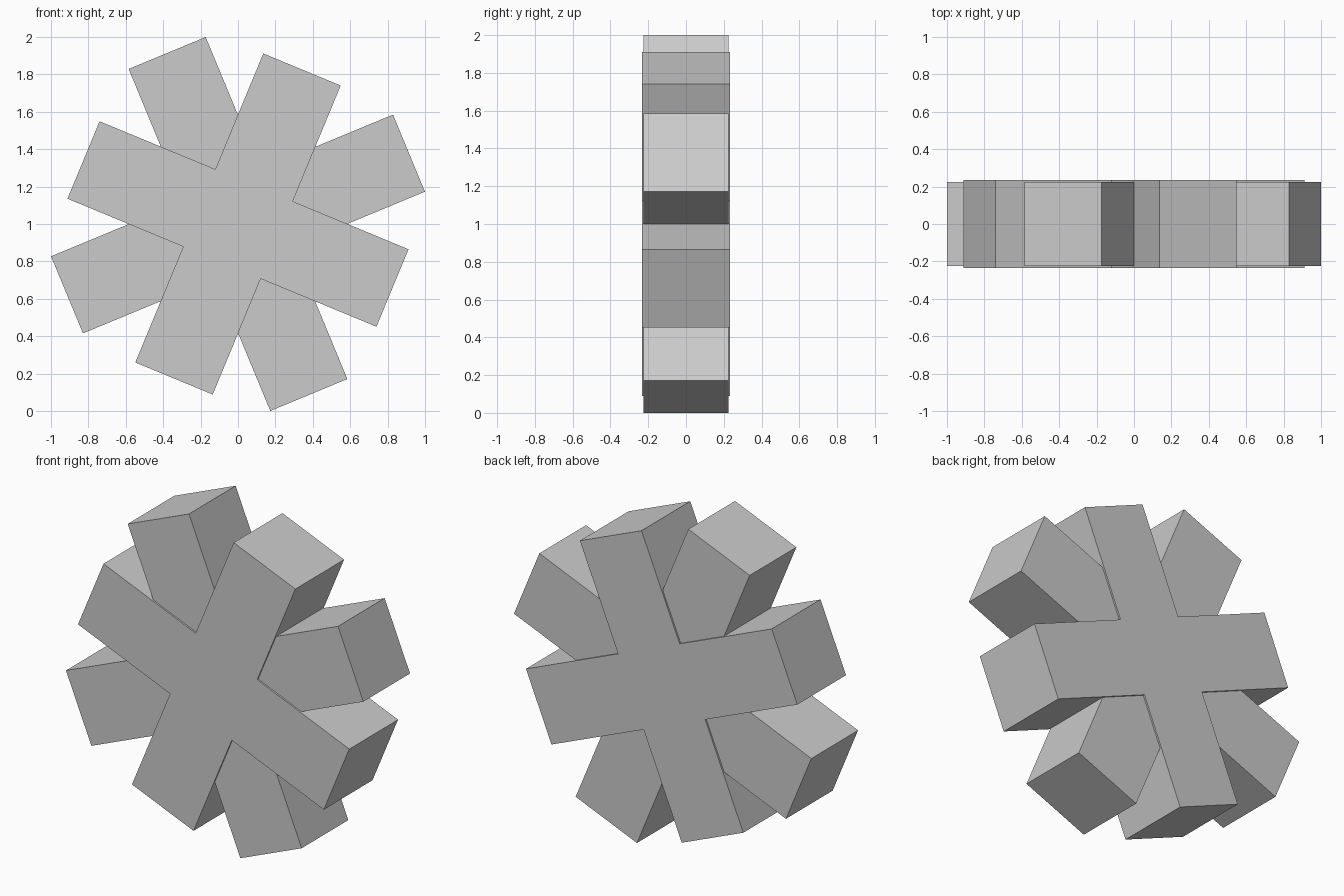
import bpy, bmesh
from math import radians
from mathutils import Matrix

if "Cube" in bpy.data.objects:
    bpy.data.objects.remove(bpy.data.objects["Cube"])


def cross(name, half_len, half_width, half_depth, angle):
    """Four-armed cross in the XZ plane, extruded along Y."""
    a, h = half_len, half_width
    arm = [(h, h), (h, a), (-h, a)]          # one quarter of the outline
    pts = []
    for k in range(4):
        rot = Matrix.Rotation(radians(90 * k + angle), 2)
        for x, z in arm:
            c, s = rot[0][0], rot[1][0]
            pts.append((x * c - z * s, 1 + x * s + z * c))
    bm = bmesh.new()
    face = bm.faces.new([bm.verts.new((x, -half_depth, z)) for x, z in pts])
    ext = bmesh.ops.extrude_face_region(bm, geom=[face])
    moved = [v for v in ext["geom"] if isinstance(v, bmesh.types.BMVert)]
    bmesh.ops.translate(bm, verts=moved, vec=(0, 2 * half_depth, 0))
    # The extrude keeps the starting face only when it is needed as a cap
    if len(bm.faces) < 14:
        bmesh.ops.holes_fill(bm, edges=bm.edges[:])
    bmesh.ops.recalc_face_normals(bm, faces=bm.faces[:])
    mesh = bpy.data.meshes.new(name)
    bm.to_mesh(mesh)
    bm.free()
    obj = bpy.data.objects.new(name, mesh)
    bpy.context.collection.objects.link(obj)
    return obj


# Thicker, shorter cross leaning right; thinner, longer cross leaning left
cross("thick_cross", 0.894, 0.224, 0.234, -22.5)
cross("long_cross", 0.9895, 0.223, 0.224, 22.5)
